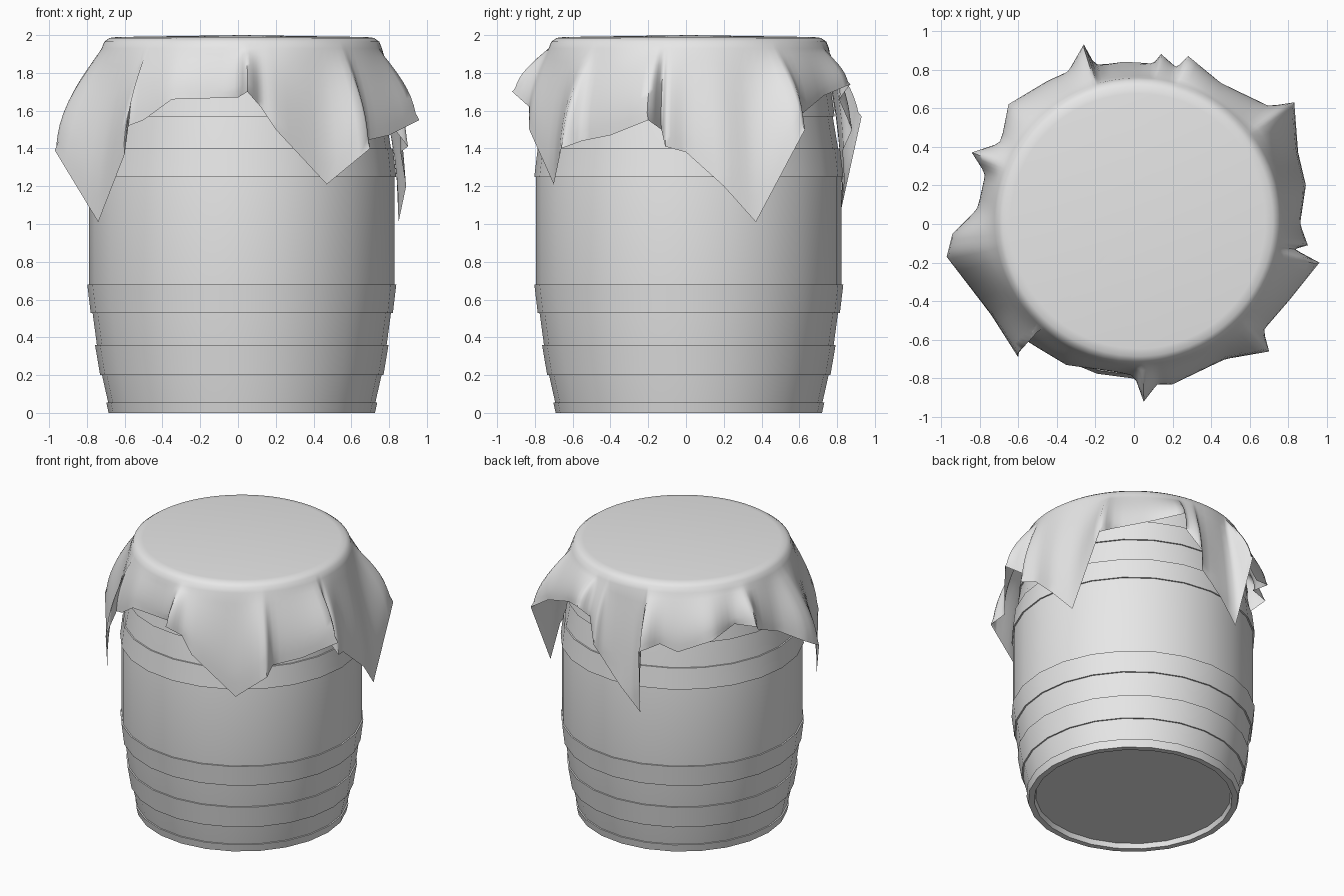
import bpy
import bmesh
from math import atan2, cos, sin, pi, hypot, radians
from mathutils import Vector

cube = bpy.data.objects.get("Cube")
if cube:
    bpy.data.objects.remove(cube, do_unlink=True)

CENTRE = Vector((0.02, 0.015, 0))
SIDES = 24

grey = bpy.data.materials.new("plain grey")
grey.use_nodes = True
grey.diffuse_color = (0.8, 0.8, 0.8, 1)
grey.node_tree.nodes["Principled BSDF"].inputs["Base Color"].default_value = grey.diffuse_color


def finish(bm, name, angle):
    """Turn a bmesh into a smooth-shaded object with the grey material."""
    mesh = bpy.data.meshes.new(name)
    bm.to_mesh(mesh)
    bm.free()
    mesh.materials.append(grey)
    obj = bpy.data.objects.new(name, mesh)
    bpy.context.collection.objects.link(obj)
    bpy.ops.object.select_all(action="DESELECT")
    obj.select_set(True)
    bpy.context.view_layer.objects.active = obj
    bpy.ops.object.shade_smooth_by_angle(angle=radians(angle))
    return obj


def bridge(bm, lower, upper):
    """Join two closed rings of equal length with quads."""
    count = len(lower)
    for i in range(count):
        j = (i + 1) % count
        bm.faces.new((lower[i], lower[j], upper[j], upper[i]))


def ring(bm, radius, z):
    return [bm.verts.new(CENTRE + Vector((radius * cos(a), radius * sin(a), z)))
            for a in (2 * pi * i / SIDES for i in range(SIDES))]


# Barrel body: straight staves in the middle, tapering to both ends
stave_profile = [(0, 0.695), (0.2, 0.74), (0.36, 0.767), (0.53, 0.79),
                 (0.68, 0.808), (1.25, 0.808), (1.4, 0.79), (1.57, 0.762),
                 (1.72, 0.74), (1.95, 0.70)]


def stave_radius(z):
    for (z0, r0), (z1, r1) in zip(stave_profile, stave_profile[1:]):
        if z <= z1:
            return r0 + (r1 - r0) * (z - z0) / (z1 - z0)
    return stave_profile[-1][1]


bm = bmesh.new()
base = ring(bm, 0.655, 0.035)
rings = [base, ring(bm, 0.665, 0)]
rings += [ring(bm, r, z) for z, r in stave_profile]
for lower, upper in zip(rings, rings[1:]):
    bridge(bm, lower, upper)
bm.faces.new(list(reversed(base)))
bm.faces.new(rings[-1])
bmesh.ops.recalc_face_normals(bm, faces=bm.faces)
finish(bm, "barrel_body", 35)

# Hoops: thin raised bands following the taper
hoops = {"bottom_hoop": (0, 0.055), "lower_hoop": (0.2, 0.36),
         "lower_middle_hoop": (0.53, 0.68), "upper_middle_hoop": (1.25, 1.4),
         "top_hoop": (1.57, 1.72)}
for name, (low, high) in hoops.items():
    bm = bmesh.new()
    rings = [ring(bm, stave_radius(z) + out, z)
             for z, out in ((low, 0), (low, 0.01), (high, 0.01), (high, 0))]
    for lower, upper in zip(rings, rings[1:]):
        bridge(bm, lower, upper)
    bmesh.ops.recalc_face_normals(bm, faces=bm.faces)
    finish(bm, name, 35)

# Cloth hem, counterclockwise, each side starting at its hanging corner
front_left_hem = [(0.47, -0.7, 1.21), (0.7, -0.66, 1.4), (0.67, -0.55, 1.44),
                  (0.8, -0.4, 1.47), (0.96, -0.2, 1.55), (0.83, -0.13, 1.5),
                  (0.9, -0.11, 1.41), (0.86, 0, 1.38), (0.89, 0.2, 1.2)]
back_left_hem = [(0.85, 0.37, 1.01), (0.83, 0.63, 1.5), (0.7, 0.61, 1.58),
                 (0.45, 0.73, 1.68), (0.28, 0.87, 1.74), (0.22, 0.81, 1.66),
                 (0.14, 0.88, 1.5), (0.1, 0.83, 1.39)]
back_right_hem = [(-0.2, 0.82, 1.07), (-0.26, 0.93, 1.57), (-0.34, 0.79, 1.6),
                  (-0.45, 0.74, 1.55), (-0.65, 0.62, 1.64), (-0.69, 0.42, 1.7),
                  (-0.84, 0.37, 1.7), (-0.77, 0.26, 1.62), (-0.81, 0.08, 1.55),
                  (-0.94, -0.05, 1.46), (-0.97, -0.17, 1.39)]
front_right_hem = [(-0.74, -0.47, 1.01), (-0.6, -0.69, 1.37), (-0.58, -0.59, 1.52),
                   (-0.5, -0.64, 1.55), (-0.35, -0.73, 1.66), (0, -0.78, 1.67),
                   (0.05, -0.92, 1.7), (0.12, -0.83, 1.62), (0.2, -0.83, 1.5)]
corners = [Vector(p) for p in
           front_left_hem + back_left_hem + back_right_hem + front_right_hem]

# Subdivide the hem so that the folds can soften towards the rim
STEPS = 4
hem = [a.lerp(b, s / STEPS)
       for a, b in zip(corners, corners[1:] + corners[:1]) for s in range(STEPS)]

# Cloth: flat top, rounded rim, then rows that flare out to the hem
ROWS = 9
RIM_RADIUS, RIM_Z = 0.742, 1.93
bm = bmesh.new()
rows = []
for radius, z in ((0.66, 1.99), (0.70, 1.985), (0.728, 1.965)):
    row = []
    for p in hem:
        a = atan2(p.y - CENTRE.y, p.x - CENTRE.x)
        row.append(bm.verts.new(CENTRE + Vector((radius * cos(a), radius * sin(a), z))))
    rows.append(row)
for k in range(ROWS + 1):
    t = k / ROWS
    row = []
    for p in hem:
        d = p - CENTRE
        a = atan2(d.y, d.x)
        radius = RIM_RADIUS + (hypot(d.x, d.y) - RIM_RADIUS) * sin(t * pi / 2)
        z = RIM_Z + (p.z - RIM_Z) * t
        radius = max(radius, stave_radius(z) + 0.02)
        row.append(bm.verts.new(CENTRE + Vector((radius * cos(a), radius * sin(a), z))))
    rows.append(row)
for upper, lower in zip(rows, rows[1:]):
    bridge(bm, lower, upper)
middle = bm.verts.new(CENTRE + Vector((0, 0, 2)))
top = rows[0]
for i in range(len(top)):
    bm.faces.new((top[i], top[(i + 1) % len(top)], middle))

# Soften the folds between the rim and the hem
soft = [v for row in rows[4:-1] for v in row]
for _ in range(2):
    bmesh.ops.smooth_vert(bm, verts=soft, factor=0.5,
                          use_axis_x=True, use_axis_y=True, use_axis_z=True)
finish(bm, "cloth_cover", 60)
